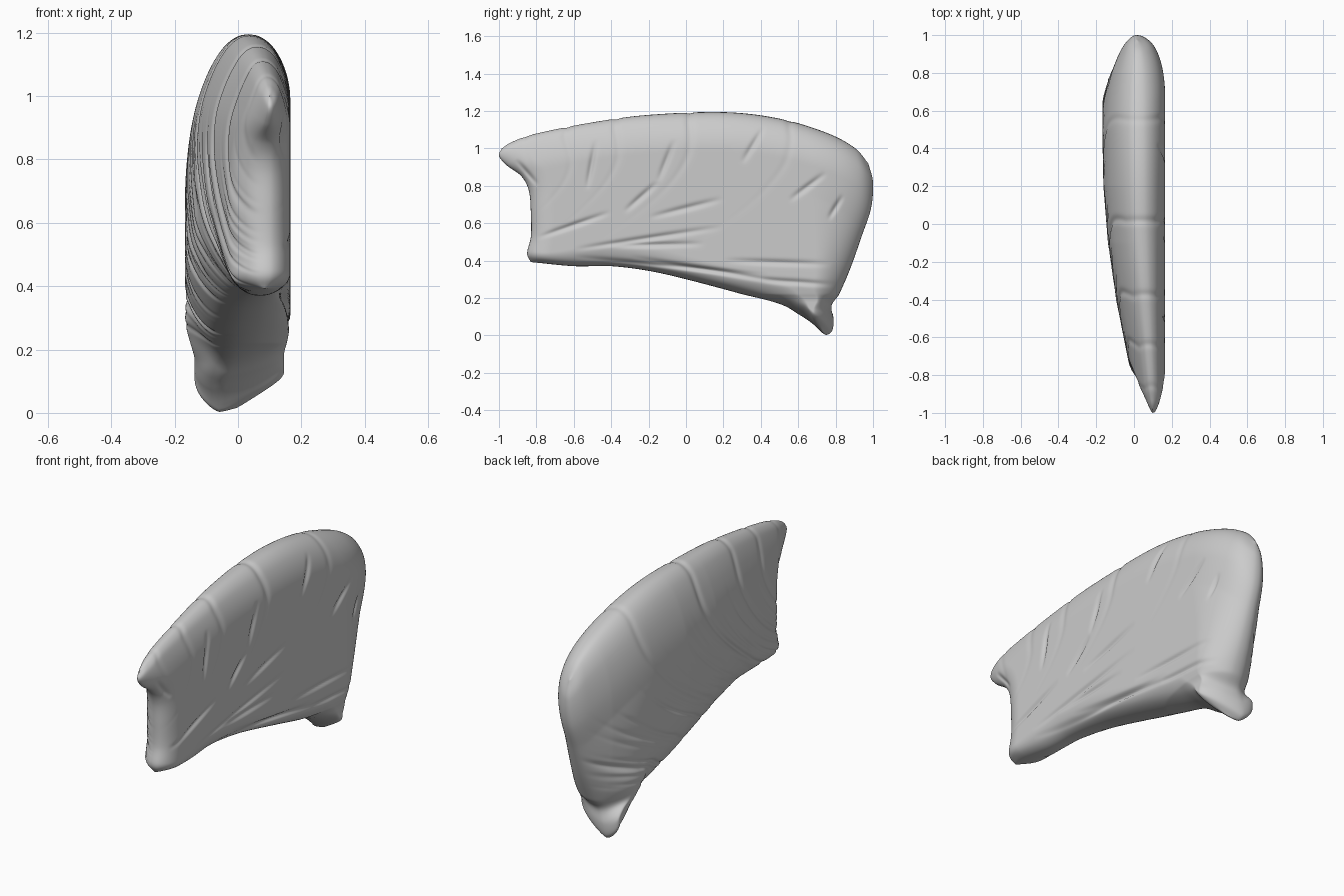
import bpy, bmesh, math, random
from mathutils import Vector

if "Cube" in bpy.data.objects:
    bpy.data.objects.remove(bpy.data.objects["Cube"])

random.seed(4)
NU, NV = 280, 130


def curve(pts):
    """Smooth curve through the points, as a function of 0..1 arc length."""
    p = [Vector(q) for q in pts]
    p = [2 * p[0] - p[1]] + p + [2 * p[-1] - p[-2]]
    out = []
    for i in range(1, len(p) - 2):
        a, b, c, d = p[i - 1:i + 3]
        for k in range(16):
            t = k / 16
            out.append(0.5 * (2 * b + (c - a) * t + (2 * a - 5 * b + 4 * c - d) * t * t
                              + (3 * b - a - 3 * c + d) * t ** 3))
    out.append(p[-2])
    acc = [0]
    for a, b in zip(out, out[1:]):
        acc.append(acc[-1] + (b - a).length)

    def at(t):
        s = t * acc[-1]
        i = 0
        while i < len(acc) - 2 and acc[i + 1] < s:
            i += 1
        return out[i].lerp(out[i + 1], (s - acc[i]) / (acc[i + 1] - acc[i]))
    return at


def interp(x, table):
    if x <= table[0][0]:
        return table[0][1]
    for (a, fa), (b, fb) in zip(table, table[1:]):
        if x <= b:
            t = (x - a) / (b - a)
            return fa + (fb - fa) * t
    return table[-1][1]


def ramp(x, a, b):
    t = min(1, max(0, (x - a) / (b - a)))
    return t * t * (3 - 2 * t)


def rounded(d, r):
    t = min(1, max(0, d / r))
    return math.sqrt(max(0, 1 - (1 - t) ** 2))


# Side outline (y, z) as four edges
bottom = curve([(-.83, .392), (-.6, .37), (-.4, .37), (-.2, .345), (0, .3), (.3, .22),
                (.5, .16), (.6, .1), (.68, .02), (.73, -.012)])
back = curve([(.73, -.012), (.785, .02), (.8, .08), (.785, .15), (.82, .22), (.88, .36),
              (.94, .53), (.99, .68), (1, .82), (.975, .92)])
top = curve([(-.985, 1), (-.93, 1.035), (-.8, 1.08), (-.5, 1.14), (-.2, 1.18), (.2, 1.195),
             (.5, 1.16), (.75, 1.085), (.9, 1.005), (.975, .92)])
front = curve([(-.83, .392), (-.85, .44), (-.83, .53), (-.83, .65), (-.84, .77),
               (-.88, .85), (-.96, .91), (-1, .96), (-.985, 1)])

LEFT = [(-1, .05), (-.85, -.005), (-.6, -.055), (-.4, -.095), (-.1, -.138), (.2, -.162),
        (.5, -.168), (.8, -.165), (1, -.15)]

# Creases: long fan folds, fine fibres, and short cuts on the flat side
FOLDS = [(.07, .004), (.18, .007), (.31, .009), (.5, .011), (.76, .006)]
FIBRES = [(random.uniform(.1, 1.2), random.uniform(.08, .5), random.uniform(.08, .2),
           random.uniform(.004, .008)) for _ in range(80)]
CUTS = [(-.8, .52, -.4, .66), (-.33, .66, -.15, .82), (-.15, .82, -.06, 1.05),
        (-.53, .78, -.48, 1.05), (-.2, .63, .2, .73), (.3, .92, .42, 1.12),
        (.55, .72, .75, .87), (-.6, .46, .2, .58), (-.6, .42, .45, .32),
        (-.3, .42, .6, .27), (-.4, .48, .1, .49), (.2, .4, .78, .38), (.4, .3, .8, .27),
        (-.91, .94, -.79, .8), (.76, .62, .84, .75)]


def bump(d, w):
    return math.exp(-(d / w) ** 2) if abs(d) < 3 * w else 0


def fold_depth(u, v):
    w = u + .42 * (1 - v) ** 2
    return w, sum(h * bump(w - c, .009) for c, h in FOLDS)


def cut_depth(y, z):
    s = 0
    for a, b, c, d in CUTS:
        dy, dz = c - a, d - b
        n = math.hypot(dy, dz)
        t = ((y - a) * dy + (z - b) * dz) / (n * n)
        if 0 < t < 1:
            s += .013 * math.sin(math.pi * t) * bump(((y - a) * dz - (z - b) * dy) / n, .012)
    return s


def spaced(k, n):
    t = k / n
    return .45 * t + .55 * (1 - math.cos(math.pi * t)) / 2


def build_muscle():
    us = [spaced(i, NU) for i in range(NU + 1)]
    vs = [spaced(j, NV) for j in range(NV + 1)]
    B, T = [bottom(u) for u in us], [top(u) for u in us]
    F, K = [front(v) for v in vs], [back(v) for v in vs]
    bm = bmesh.new()
    grids = {-1: [], 1: []}
    for i, u in enumerate(us):
        rows = {-1: [], 1: []}
        for j, v in enumerate(vs):
            p = (B[i] * (1 - v) + T[i] * v + F[j] * (1 - u) + K[j] * u
                 - (B[0] * (1 - u) + B[-1] * u) * (1 - v) - (T[0] * (1 - u) + T[-1] * u) * v)
            y, z = p
            h = (T[i] - B[i]).length
            mid = ((1 - v) * interp(y, [(-.85, .085), (.7, 0)])
                   + v * interp(y, [(-1, .1), (0, .035), (1, .015)]))
            tab = ramp(.3 - z, 0, .15)
            inner = ramp(u, .03, .25) * (1 - ramp(u, .8, .93))
            w, fold = fold_depth(u, v)
            for side in (-1, 1):
                r_top, r_back = (.5, .5) if side < 0 else (.21, .34)
                r_bot = .06 + (.24 if side < 0 else .07) * inner
                e = (rounded(v * h, r_bot) * rounded((1 - v) * h, min(r_top, h * .65))
                     * rounded(u * 1.8, .13)
                     * rounded((1 - u) * 1.75, .05 + (r_back - .05) * min(1, v * 1.6)))
                if side < 0:
                    lim = interp(y, LEFT) * (1 - tab) - .137 * tab
                    cut = fold + sum(d * bump(w - c, .006) * bump(v - m, l)
                                     for c, m, l, d in FIBRES)
                else:
                    lim = .165 - .02 * tab
                    cut = fold * v ** 3 + cut_depth(y, z)
                x = mid + (lim - mid) * e - side * cut * e
                # The lower tab is a thin flange, skewed and lifted on one side
                t = ramp(.22 - z, 0, .14) * ramp(y, .58, .7)
                yy = y + (.735 - y) * .35 * t - .32 * x * t
                lift = .09 * max(0, (x + .06) / .2) * max(0, 1 - z / .22)
                lift += 1.6 * max(0, -.06 - x) ** 1.5 * t
                rows[side].append(bm.verts.new((x, yy, z + lift - fold * .6 * v ** 8)))
        for side in rows:
            grids[side].append(rows[side])
    for g in grids.values():
        for i in range(NU):
            for j in range(NV):
                bm.faces.new((g[i][j], g[i + 1][j], g[i + 1][j + 1], g[i][j + 1]))
    bmesh.ops.remove_doubles(bm, verts=bm.verts, dist=.0004)
    bmesh.ops.recalc_face_normals(bm, faces=bm.faces)
    for f in bm.faces:
        f.smooth = True
    me = bpy.data.meshes.new("fan_muscle")
    bm.to_mesh(me)
    bm.free()
    ob = bpy.data.objects.new("fan_muscle", me)
    bpy.context.collection.objects.link(ob)
    # Soften the rim
    sm = ob.modifiers.new("soften", 'SMOOTH')
    sm.factor, sm.iterations = .5, 2


build_muscle()
